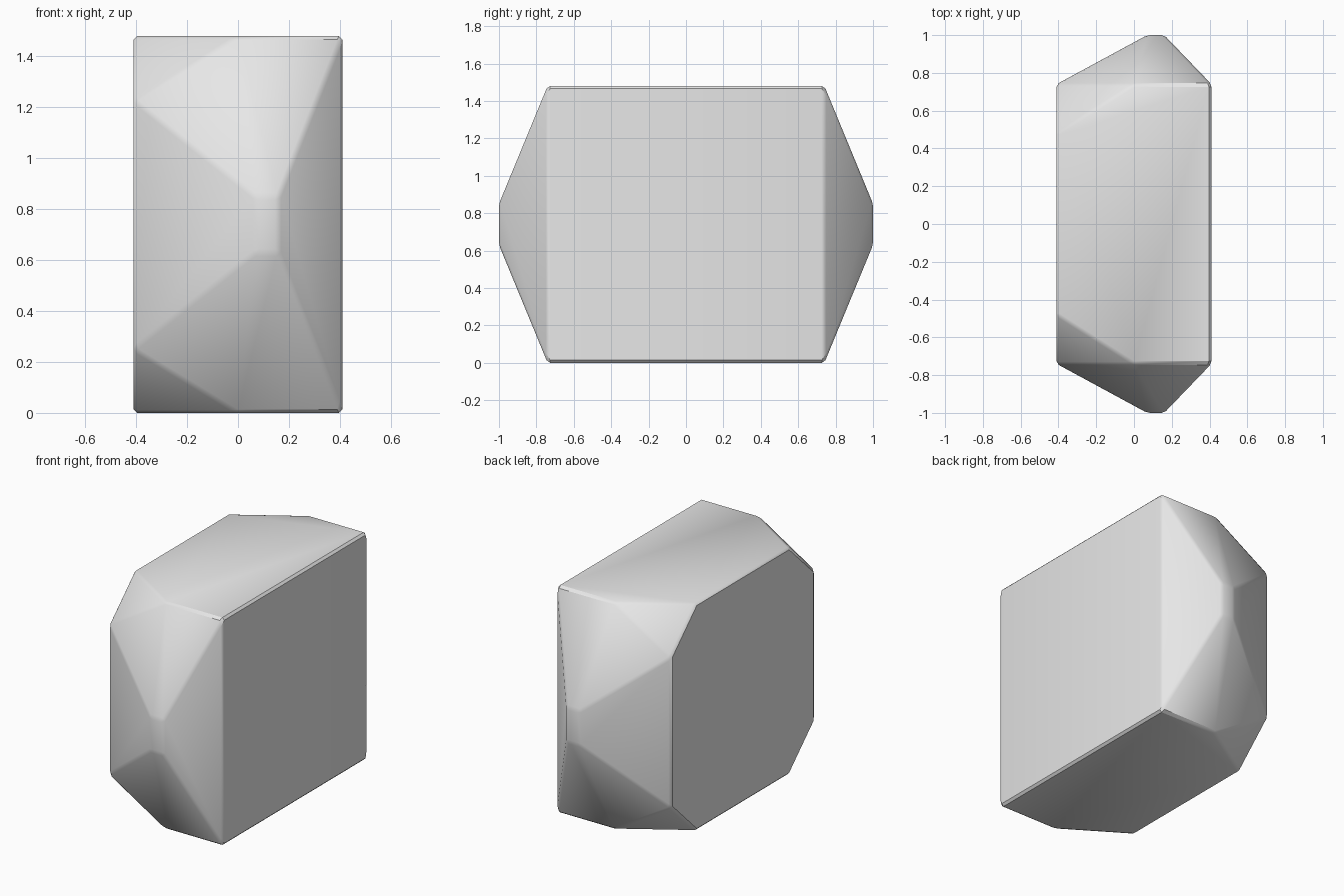
import bpy
import bmesh
import math

cube = bpy.data.objects.get("Cube")
if cube:
    bpy.data.objects.remove(cube, do_unlink=True)

# One plain grey material
grey = bpy.data.materials.new("light_grey")
grey.use_nodes = True
colour = (0.8, 0.8, 0.8, 1.0)
grey.diffuse_color = colour
grey.node_tree.nodes["Principled BSDF"].inputs["Base Color"].default_value = colour

# Corners of one quarter, measured from the centre (y and z are mirrored)
MID = 0.74
quarter = [
    (0.41, 0.74, MID),      # square corner of the left face
    (0.0, 0.74, MID),       # start of the corner cut on the top edge
    (-0.41, 0.48, MID),     # corner cut on the top of the right face
    (-0.41, 0.74, 0.49),    # corner cut on the side of the right face
    (0.07, 1.0, 0.11),      # small flat tip
    (0.16, 1.0, 0.11),
]

# Faceted block as the hull of the mirrored corners
bm = bmesh.new()
for x, y, z in quarter:
    for sy in (-1, 1):
        for sz in (-1, 1):
            bm.verts.new((x, y * sy, MID + z * sz))
bmesh.ops.convex_hull(bm, input=bm.verts[:])
bmesh.ops.dissolve_limit(bm, angle_limit=math.radians(1),
                         verts=bm.verts[:], edges=bm.edges[:])
bmesh.ops.recalc_face_normals(bm, faces=bm.faces[:])

mesh = bpy.data.meshes.new("faceted_block")
bm.to_mesh(mesh)
bm.free()
mesh.materials.append(grey)
block = bpy.data.objects.new("faceted_block", mesh)
bpy.context.collection.objects.link(block)

# Narrow chamfer along the crisp edges
bevel = block.modifiers.new("edge_chamfer", "BEVEL")
bevel.width = 0.014
bevel.segments = 1
bevel.limit_method = 'ANGLE'
bevel.angle_limit = math.radians(20)

bpy.ops.object.select_all(action='DESELECT')
block.select_set(True)
bpy.context.view_layer.objects.active = block
bpy.ops.object.modifier_apply(modifier=bevel.name)
bpy.ops.object.shade_smooth_by_angle(angle=math.radians(30))
